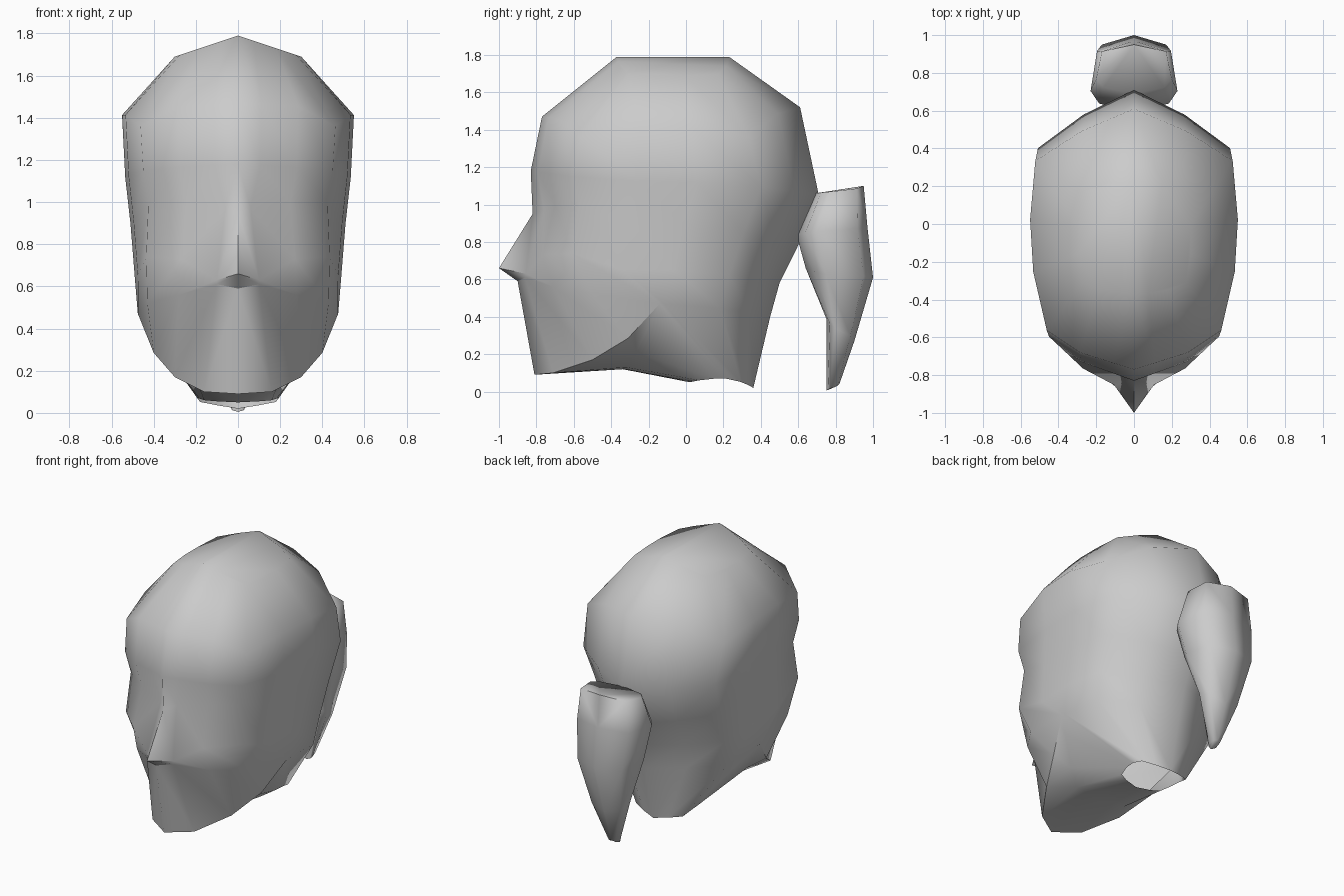
import bpy, bmesh

if "Cube" in bpy.data.objects:
    bpy.data.objects.remove(bpy.data.objects["Cube"])


def make_half_loft(name, rows, cap_top=False, cap_end=False, angle=1.4, creases=()):
    """Skin half cross-sections (x >= 0) and mirror them across x = 0."""
    bm = bmesh.new()
    rings = [[bm.verts.new(p) for p in row] for row in rows]
    for a, b in zip(rings, rings[1:]):
        for i in range(len(a) - 1):
            bm.faces.new((a[i], b[i], b[i + 1], a[i + 1]))
    if cap_top:
        bm.faces.new(rings[0])
    if cap_end:
        bm.faces.new(rings[-1][::-1])
    for row, count in creases:                   # keep a ring's front edges sharp
        line = rings[row][:count + 1]
        for a, b in zip(line, line[1:]):
            bm.edges.get((a, b)).smooth = False
    bmesh.ops.remove_doubles(bm, verts=bm.verts, dist=0.001)
    geom = bm.verts[:] + bm.edges[:] + bm.faces[:]
    bmesh.ops.mirror(bm, geom=geom, axis='X', merge_dist=0.001)
    bmesh.ops.remove_doubles(bm, verts=bm.verts, dist=0.001)
    bmesh.ops.recalc_face_normals(bm, faces=bm.faces)
    me = bpy.data.meshes.new(name)
    bm.to_mesh(me)
    bm.free()
    ob = bpy.data.objects.new(name, me)
    bpy.context.collection.objects.link(ob)
    bpy.ops.object.select_all(action='DESELECT')
    ob.select_set(True)
    bpy.context.view_layer.objects.active = ob
    bpy.ops.object.shade_smooth_by_angle(angle=angle, keep_sharp_edges=True)
    return ob


def ring(shape, z_front, z_side, z_back, y_front, y_back, width):
    """Scale a unit half outline and bend its height from front to back."""
    mid, half = (y_front + y_back) / 2, (y_back - y_front) / 2
    pts = []
    for ux, uy in shape:
        z_end = z_front if uy < 0 else z_back
        pts.append([ux * width, mid + uy * half, z_side + (z_end - z_side) * uy * uy])
    return pts


# Head: half outline seen from above, then rings from crown to cheeks
skull = [(0, -1), (.2, -.95), (.52, -.87), (.84, -.7), (.97, -.25),
         (1, .15), (.95, .60), (.5, .83), (0, 1)]
cap = [(0, -1), (.25, -.98), (.6, -.93), (.92, -.8), (1, -.3),
       (1, .2), (.93, .8), (.5, .95), (0, 1)]
crown = ring(cap, 1.79, 1.69, 1.80, -.37, .23, .30)
for p in crown:
    p[2] = 1.79 - p[0] / 3                       # crown slopes down from a centre ridge
forehead = ring(skull, 1.47, 1.41, 1.52, -.77, .61, .55)
forehead[3][2] = 1.36                            # corners sit lower than the front and sides
forehead[6][2] = 1.36
brow = ring(skull, 1.18, 1.12, 1.05, -.83, .71, .535)
eyes = ring(skull, .95, .90, .76, -.82, .59, .51)
nose = ring(skull, .66, .65, .58, -.84, .50, .49)
mouth = ring(skull, .60, .47, .40, -.88, .45, .475)

# Eye sockets, cheekbones, nose and mouth area
eyes[1:4] = [[.06, -.76, .97], [.25, -.70, 1.0], [.425, -.57, 1.0]]
nose[0:4] = [[0, -1.0, .66], [.10, -.855, .63], [.27, -.765, .73], [.435, -.61, .74]]
mouth[0:5] = [[0, -.90, .59], [.10, -.86, .61], [.28, -.71, .56],
              [.43, -.50, .52], [.475, -.14, .47]]

# Jaw edge and its underside meet at the jaw corner; the rest runs into the neck
jaw = [(0, -.81, .09), (.16, -.71, .10), (.30, -.50, .17), (.40, -.31, .285)] + mouth[4:]
under_jaw = [(0, -.34, .12), (.10, -.33, .12), (.19, -.32, .13), (.29, -.27, .21)] + mouth[4:]
neck_end = ring(skull, .05, .07, .02, .02, .36, .19)

make_half_loft("head", [crown, forehead, brow, eyes, nose, mouth, jaw, under_jaw, neck_end],
               cap_top=True, creases=[(4, 1), (5, 1), (6, 4)])

# Ponytail hanging behind the head
tail = [(0, -1), (.8, -.75), (1, -.4), (.85, .72), (0, 1)]
make_half_loft("ponytail", [
    ring(tail, 1.06, 1.07, 1.10, .69, .95, .20),
    ring(tail, .84, .86, .88, .59, .97, .23),
    ring(tail, .66, .62, .61, .64, 1.0, .20),
    ring(tail, .39, .33, .27, .75, .90, .13),
    ring(tail, .005, .02, .04, .75, .82, .03),
], cap_top=True, cap_end=True, angle=1.6)
